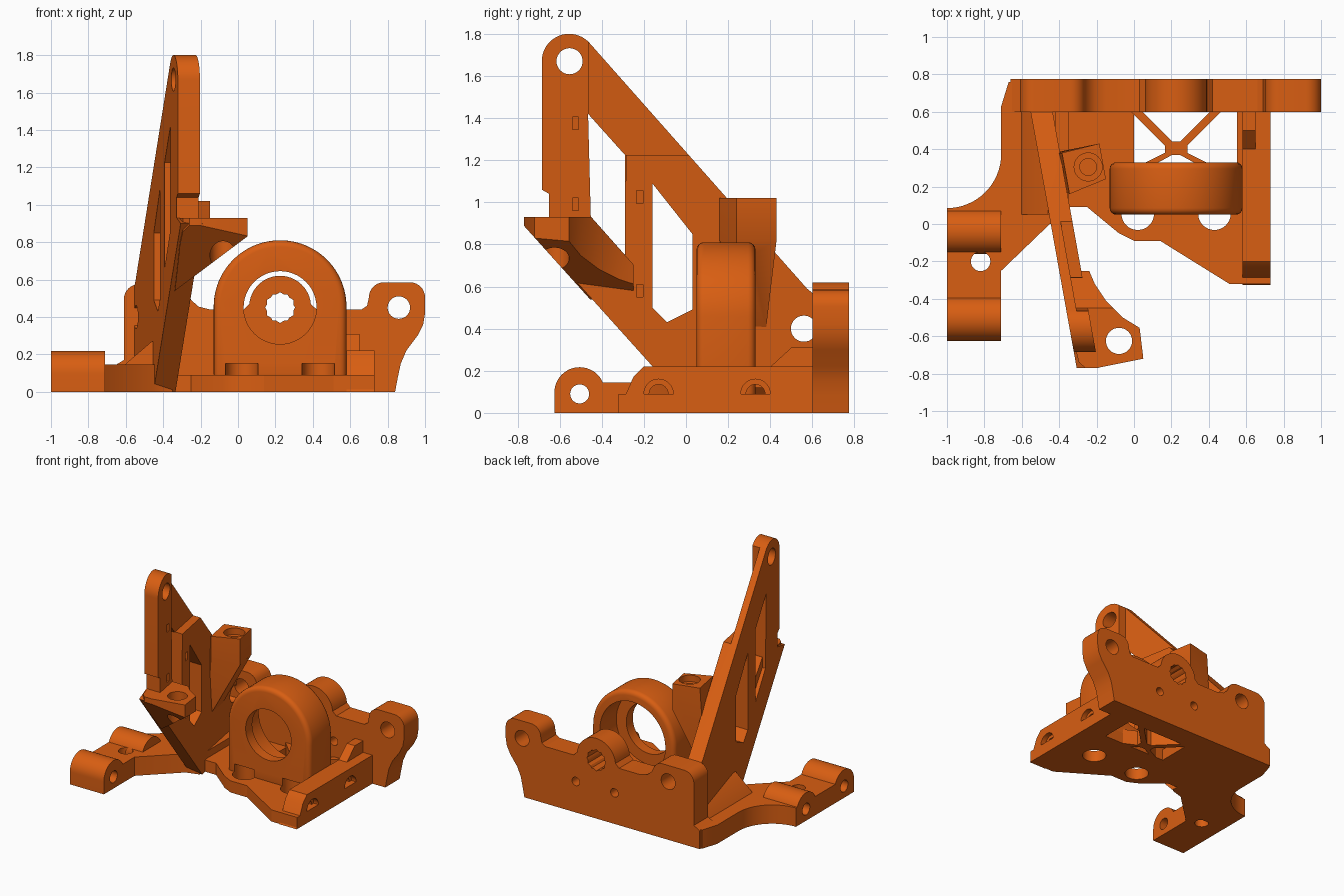
import bpy, bmesh, math
from mathutils import Vector

if "Cube" in bpy.data.objects:
    bpy.data.objects.remove(bpy.data.objects["Cube"])

orange = bpy.data.materials.new("burnt_orange")
orange.diffuse_color = (0.69, 0.112, 0.006, 1)
orange.use_nodes = True
orange.node_tree.nodes["Principled BSDF"].inputs["Base Color"].default_value = orange.diffuse_color


def place(axis, u, v, w):
    """u, v lie in the profile plane, w runs along the axis."""
    return {"x": (w, u, v), "y": (u, w, v), "z": (u, v, w)}[axis]


def finish(name, bm):
    bmesh.ops.recalc_face_normals(bm, faces=bm.faces)
    me = bpy.data.meshes.new(name)
    bm.to_mesh(me)
    bm.free()
    ob = bpy.data.objects.new(name, me)
    bpy.context.collection.objects.link(ob)
    me.materials.append(orange)
    return ob


def prism(name, pts, axis, lo, hi):
    bm = bmesh.new()
    a = [bm.verts.new(place(axis, u, v, lo)) for u, v in pts]
    b = [bm.verts.new(place(axis, u, v, hi)) for u, v in pts]
    bm.faces.new(a)
    bm.faces.new(b)
    for i in range(len(a)):
        j = (i + 1) % len(a)
        bm.faces.new((a[i], a[j], b[j], b[i]))
    return finish(name, bm)


def hull(name, pts):
    bm = bmesh.new()
    for p in pts:
        bm.verts.new(p)
    bmesh.ops.convex_hull(bm, input=bm.verts)
    return finish(name, bm)


def arc(cu, cv, r, a0, a1, n=24):
    return [(cu + r * math.cos(math.radians(a0 + (a1 - a0) * i / n)),
             cv + r * math.sin(math.radians(a0 + (a1 - a0) * i / n))) for i in range(n + 1)]


def apply(ob):
    dg = bpy.context.evaluated_depsgraph_get()
    me = bpy.data.meshes.new_from_object(ob.evaluated_get(dg))
    ob.modifiers.clear()
    ob.data = me


def cut(ob, pts, axis, lo, hi):
    c = prism("cutter", pts, axis, lo, hi)
    m = ob.modifiers.new("cut", "BOOLEAN")
    m.operation, m.solver, m.object = "DIFFERENCE", "EXACT", c
    apply(ob)
    bpy.data.objects.remove(c)


def drill(ob, u, v, r, axis, lo, hi, n=32):
    cut(ob, arc(u, v, r, 0, 360 - 360 / n, n - 1), axis, lo, hi)


def soften(ob, width, angle=50):
    m = ob.modifiers.new("bevel", "BEVEL")
    m.width, m.segments, m.limit_method = width, 4, "ANGLE"
    m.angle_limit = math.radians(angle)
    apply(ob)


def slice_off(ob, point, normal):
    """Remove everything on the normal side of a plane and cap it."""
    bm = bmesh.new()
    bm.from_mesh(ob.data)
    r = bmesh.ops.bisect_plane(bm, geom=bm.verts[:] + bm.edges[:] + bm.faces[:], plane_co=point,
                               plane_no=Vector(normal).normalized(), clear_outer=True)
    edges = [e for e in r["geom_cut"] if isinstance(e, bmesh.types.BMEdge)]
    bmesh.ops.edgeloop_fill(bm, edges=edges)
    bmesh.ops.recalc_face_normals(bm, faces=bm.faces)
    bm.to_mesh(ob.data)
    bm.free()


# Back plate with two lugs and a centre boss
outline = ([(-0.66, 0), (0.84, 0), (0.855, 0.08), (0.87, 0.15), (0.9, 0.22), (0.96, 0.3), (0.99, 0.36), (1, 0.42)]
           + arc(0.92, 0.505, 0.08, 0, 90, 8) + arc(0.78, 0.505, 0.08, 90, 180, 8)
           + [(0.69, 0.46), (0.66, 0.44), (0.42, 0.44)] + arc(0.225, 0.455, 0.165, 5, 175)
           + [(0.03, 0.44), (-0.15, 0.44), (-0.21, 0.455), (-0.25, 0.49)]
           + arc(-0.34, 0.495, 0.08, 20, 90, 6) + arc(-0.53, 0.495, 0.08, 90, 180, 8)
           + [(-0.61, 0.17), (-0.66, 0.14)])
plate = prism("back_plate", outline, "y", 0.6, 0.775)
drill(plate, 0.86, 0.45, 0.06, "y", 0.5, 0.9)
drill(plate, -0.39, 0.45, 0.06, "y", 0.5, 0.9)
drill(plate, 0.225, 0.45, 0.08, "y", 0.5, 0.9, 6)
cut(plate, arc(0.225, 0.45, 0.082, 30, 330, 5), "y", 0.5, 0.9)
for x in (0.07, 0.4):
    drill(plate, x, 0.24, 0.033, "y", 0.5, 0.9, 20)

# Floor plate with open bay and screw holes
floor = prism("floor_plate", [(-0.45, 0.62), (0.73, 0.62), (0.73, -0.32), (0.51, -0.32), (0.14, -0.09),
                              (0, -0.09), (-0.08, -0.05), (-0.25, 0.09), (-0.45, 0.09)], "z", 0, 0.09)
cut(floor, [(0.0, 0.33), (0.55, 0.33), (0.55, 0.6), (0.0, 0.6)], "z", -0.1, 0.3)

# Crossed braces in the bay
for s, name in ((-1, "brace_left"), (1, "brace_right")):
    prism(name, [(0.225 + s * u, v) for u, v in ((0.02, 0.44), (0.2, 0.62), (0.26, 0.62), (0.06, 0.42),
          (0.06, 0.38), (0.2, 0.31), (0.13, 0.31), (0.02, 0.37), (-0.01, 0.37), (-0.01, 0.44))], "z", 0.0, 0.12)

# Round bearing housing
house = prism("bearing_housing", [(-0.13, 0.06), (0.58, 0.06)] + arc(0.225, 0.455, 0.355, 0, 180, 48), "y", 0.05, 0.33)
soften(house, 0.035)
drill(house, 0.225, 0.45, 0.195, "y", -0.1, 0.5, 48)
drill(house, 0.225, 0.45, 0.28, "y", 0.13, 0.5, 48)
for x in (0.02, 0.43):
    drill(floor, x, 0.055, 0.087, "z", -0.1, 0.15)
    drill(house, x, 0.055, 0.087, "z", -0.1, 0.15)

# Side rail with two cross holes and a rear gusset
rail = prism("side_rail", [(-0.325, 0), (-0.25, 0.17), (-0.2, 0.22), (0.62, 0.22), (0.62, 0)], "x", 0.58, 0.73)
for y in (-0.13, 0.33):
    drill(rail, y, 0.09, 0.045, "x", 0.4, 0.9)
    drill(rail, y, 0.09, 0.07, "x", 0.69, 0.9)
prism("rail_gusset", [(0.38, 0.2), (0.5, 0.31), (0.61, 0.31), (0.61, 0.2)], "x", 0.58, 0.65)

# Left arm sweeping out to the hinge
arm = prism("left_arm", [(-0.35, 0.76), (-0.67, 0.76), (-0.71, 0.63)] + arc(-1, 0.375, 0.29, 0, -90, 16)
            + [(-1, -0.5), (-0.71, -0.5), (-0.71, -0.25), (-0.45, 0), (-0.35, 0.03)], "z", 0, 0.145)
drill(arm, -0.82, -0.2, 0.052, "z", -0.1, 0.3)
for y, name in ((-0.505, "hinge_front"), (-0.04, "hinge_rear")):
    k = prism(name, [(y - 0.12, 0), (y + 0.12, 0)] + arc(y, 0.097, 0.12, 0, 180), "x", -1, -0.71)
    for ob in (k, arm):
        drill(ob, y, 0.09, 0.045, "x", -1.2, -0.62)
prism("arm_web", [(-0.62, 0.1), (-0.6, 0.15), (-0.46, 0.27), (-0.42, 0.27), (-0.42, 0.1)], "y", 0.05, 0.6)

# Tall leaning strut, made straight then sheared sideways
strut = prism("strut", [(0.6, 0), (0.04, 0), (-0.77, 0.9), (-0.65, 0.93), (-0.65, 1.04), (-0.685, 1.06)]
              + arc(-0.555, 1.67, 0.13, 180, 42, 20) + [(0.575, 0.59), (0.6, 0.57)], "x", 0, 0.118)
cut(strut, [(-0.465, 1.42), (-0.29, 1.225), (-0.29, 0.66), (-0.45, 0.85)], "x", -0.2, 0.3)
cut(strut, [(-0.16, 1.09), (0.03, 0.85), (0.03, 0.49), (-0.09, 0.43), (-0.16, 0.5)], "x", -0.2, 0.3)
cut(strut, [(-0.464, 1.95), (-0.464, 1.35), (-0.285, 1.1), (-0.285, 1.225), (0.2, 1.225), (0.2, 1.95)], "x", 0.055, 0.3)
drill(strut, -0.553, 1.67, 0.062, "x", -0.2, 0.3)
drill(strut, 0.56, 0.4, 0.062, "x", -0.2, 0.3)
for y, z in ((-0.525, 1.375), (-0.525, 0.99), (-0.22, 1.025), (-0.22, 0.58)):
    cut(strut, [(y - 0.015, z - 0.03), (y + 0.015, z - 0.03), (y + 0.015, z + 0.03), (y - 0.015, z + 0.03)],
        "x", 0.08, 0.3)
for v in strut.data.vertices:
    v.co.x += -0.445 - 0.18 * v.co.y

# Bracket on the strut with a sloping underside
bracket = prism("bracket", [(-0.36, -0.27), (-0.31, -0.68), (-0.295, -0.74), (-0.26, -0.77), (-0.2, -0.77),
                            (0.05, -0.72), (0.03, -0.555), (-0.06, -0.5), (-0.15, -0.41), (-0.21, -0.32),
                            (-0.24, -0.25), (-0.28, -0.25)], "z", 0.5, 0.93)
slice_off(bracket, (0, -0.78, 0.9), (0, -0.9, -0.81))
slice_off(bracket, (0.05, 0, 0.83), (0.75, 0, -1))
slice_off(bracket, (0, -0.45, 0.93), (0, 0.9, 0.8))
drill(bracket, -0.08, -0.625, 0.07, "z", 0.3, 1.2)

# Screw post blending down into the strut
top = [(-0.385, 0.38), (-0.185, 0.43), (-0.15, 0.24), (-0.345, 0.16)]
post = hull("screw_post", [(x, y, z) for x, y in top for z in (0.82, 1.02)]
            + [(-0.43, 0.38, 0.4), (-0.40, 0.38, 0.4), (-0.40, 0.2, 0.4), (-0.37, 0.2, 0.4)])
drill(post, -0.245, 0.305, 0.075, "z", 0.97, 1.2)
drill(post, -0.245, 0.305, 0.045, "z", 0.75, 1.2)

# Crisp edges, smooth curves
for ob in bpy.data.objects:
    ob.select_set(True)
bpy.context.view_layer.objects.active = plate
bpy.ops.object.shade_smooth_by_angle(angle=math.radians(30))
